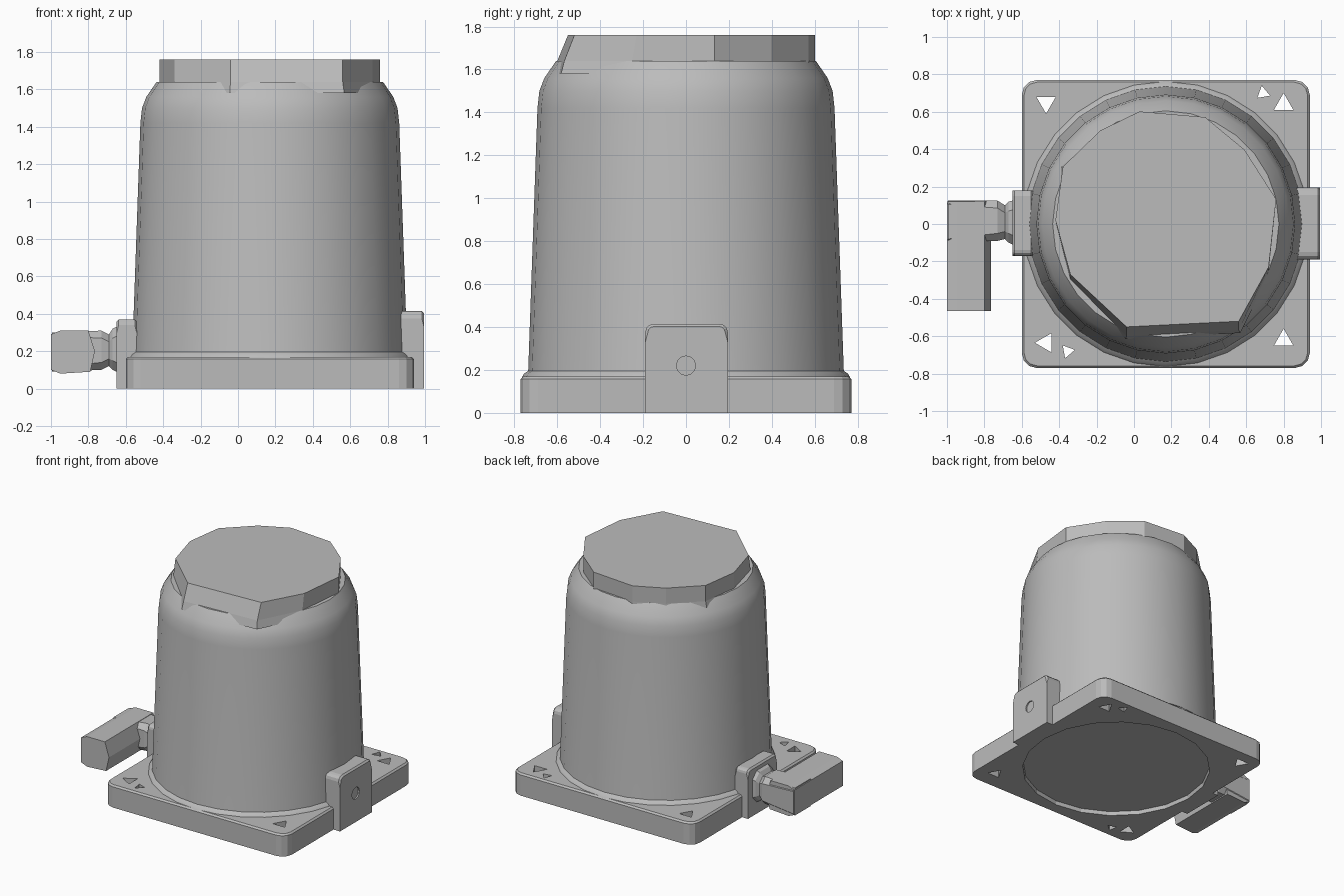
import bpy, bmesh, math
from mathutils import Vector

cube = bpy.data.objects.get("Cube")
if cube:
    bpy.data.objects.remove(cube, do_unlink=True)

grey = bpy.data.materials.new("mid_grey")
grey.use_nodes = True
COLOUR = (0.5, 0.5, 0.5, 1)
grey.diffuse_color = COLOUR
grey.node_tree.nodes["Principled BSDF"].inputs["Base Color"].default_value = COLOUR

CX = 0.17  # axis of the housing


def finish(name, bm, smooth=None):
    bmesh.ops.recalc_face_normals(bm, faces=bm.faces[:])
    mesh = bpy.data.meshes.new(name)
    bm.to_mesh(mesh)
    bm.free()
    mesh.materials.append(grey)
    ob = bpy.data.objects.new(name, mesh)
    bpy.context.collection.objects.link(ob)
    if smooth:
        bpy.ops.object.select_all(action='DESELECT')
        ob.select_set(True)
        bpy.context.view_layer.objects.active = ob
        bpy.ops.object.shade_smooth_by_angle(angle=math.radians(smooth))
    return ob


def loft(name, rings, smooth=None):
    """Skin a list of equal-length point rings and cap both ends."""
    bm = bmesh.new()
    loops = [[bm.verts.new(p) for p in ring] for ring in rings]
    n = len(loops[0])
    for a, b in zip(loops, loops[1:]):
        for i in range(n):
            j = (i + 1) % n
            bm.faces.new((a[i], a[j], b[j], b[i]))
    bm.faces.new(loops[0][::-1])
    bm.faces.new(loops[-1])
    return finish(name, bm, smooth)


def circle(r, z, n=28):
    return [(CX + r * math.cos(math.tau * i / n), r * math.sin(math.tau * i / n), z)
            for i in range(n)]


def rounded_box(name, lo, hi, axis, radius, edge):
    """Box whose edges along one axis are rounded, with a fine bevel all over."""
    bm = bmesh.new()
    bmesh.ops.create_cube(bm, size=1)
    for v in bm.verts:
        v.co = Vector([lo[k] + (v.co[k] + 0.5) * (hi[k] - lo[k]) for k in range(3)])
    along = []
    for e in bm.edges:
        d = (e.verts[1].co - e.verts[0].co).normalized()
        mid_z = (e.verts[0].co.z + e.verts[1].co.z) / 2
        if abs(d[axis]) > 0.9 and (axis == 2 or mid_z > 0.1):
            along.append(e)
    bmesh.ops.bevel(bm, geom=along, offset=radius, segments=3, profile=0.5, affect='EDGES')
    rim = [e for e in bm.edges if min(v.co.z for v in e.verts) > 0.01
           and e.calc_face_angle(0) > 1.2]
    bmesh.ops.bevel(bm, geom=rim, offset=edge, segments=1, affect='EDGES')
    return finish(name, bm)


def cut(target, cutter):
    cutter.hide_render = True
    cutter.hide_set(True)
    mod = target.modifiers.new("cut", 'BOOLEAN')
    mod.operation = 'DIFFERENCE'
    mod.solver = 'EXACT'
    mod.object = cutter
    bpy.context.view_layer.objects.active = target
    bpy.ops.object.modifier_apply(modifier=mod.name)
    bpy.data.objects.remove(cutter, do_unlink=True)


# Square base with a shallow recess underneath and three-sided bolt holes
base = rounded_box("base_plate", (-0.6, -0.77, 0), (0.94, 0.77, 0.17), 2, 0.08, 0.012)
cut(base, loft("recess_cutter", [circle(0.7, -0.1, 20), circle(0.68, 0.03, 20)]))

holes = [(-0.47, 0.65, 0.06, -90), (0.8, 0.64, 0.06, 90), (0.8, -0.62, 0.06, 90),
         (-0.47, -0.635, 0.06, 60), (0.69, 0.7, 0.04, 100), (-0.355, -0.68, 0.04, 130)]
for x, y, r, turn in holes:
    ring = [(x + r * math.cos(math.radians(turn + 120 * i)),
             y + r * math.sin(math.radians(turn + 120 * i))) for i in range(3)]
    cut(base, loft("hole_cutter", [[(*p, z) for p in ring] for z in (-0.1, 0.3)]))

# Tapered housing with a soft shoulder
profile = [(0.74, 0.165), (0.735, 0.2), (0.692, 1.42), (0.683, 1.5),
           (0.66, 1.56), (0.605, 1.64)]
loft("housing", [circle(r, z) for r, z in profile], 32)

# Low collar where the housing meets the base
loft("collar", [circle(0.765, 0.165), circle(0.755, 0.182), circle(0.73, 0.2)], 30)

# Uneven faceted neck
top = [(-0.42, 0.02), (-0.34, -0.27), (-0.04, -0.55), (0.56, -0.52), (0.72, -0.23),
       (0.76, 0.13), (0.59, 0.39), (0.38, 0.56), (0.03, 0.59), (-0.18, 0.49), (-0.38, 0.3)]


def neck_ring(z, spread):
    return [(CX + (x - CX) * spread[0], y * (spread[1] if y < 0 else 1.02), z) for x, y in top]


loft("neck", [neck_ring(1.58, (1.02, 1.12)), neck_ring(1.64, (1.0, 1.09)),
              neck_ring(1.76, (1, 1))])

# Side lugs, the left one with a round socket
left_lug = rounded_box("left_lug", (0.86, -0.19, 0), (0.995, 0.195, 0.415), 0, 0.04, 0.012)
socket = [(0.045 * math.cos(math.tau * i / 12), 0.22 + 0.045 * math.sin(math.tau * i / 12))
          for i in range(12)]
cut(left_lug, loft("socket_cutter", [[(x, *p) for p in socket] for x in (0.985, 1.1)]))
rounded_box("right_lug", (-0.65, -0.17, 0), (-0.54, 0.18, 0.37), 0, 0.03, 0.012)


# Elbow connector: waisted stem, then an arm bent to the front
def oct_ring(x, y0, y1, z0, z1, c):
    return [(x, y0 + c, z0), (x, y1 - c, z0), (x, y1, z0 + c), (x, y1, z1 - c),
            (x, y1 - c, z1), (x, y0 + c, z1), (x, y0, z1 - c), (x, y0, z0 + c)]


loft("connector_stem", [oct_ring(-0.63, -0.12, 0.13, 0.08, 0.34, 0.05),
                        oct_ring(-0.67, -0.1, 0.12, 0.1, 0.32, 0.05),
                        oct_ring(-0.69, -0.08, 0.1, 0.12, 0.29, 0.04),
                        oct_ring(-0.73, -0.09, 0.125, 0.1, 0.31, 0.04),
                        oct_ring(-0.995, -0.1, 0.125, 0.09, 0.3, 0.02)])
section = [(-1, 0.1), (-1, 0.29), (-0.95, 0.31), (-0.8, 0.31),
           (-0.765, 0.2), (-0.79, 0.09), (-0.95, 0.08)]
loft("connector_arm", [[(x, y, z) for x, z in section] for y in (-0.465, 0.12)])
